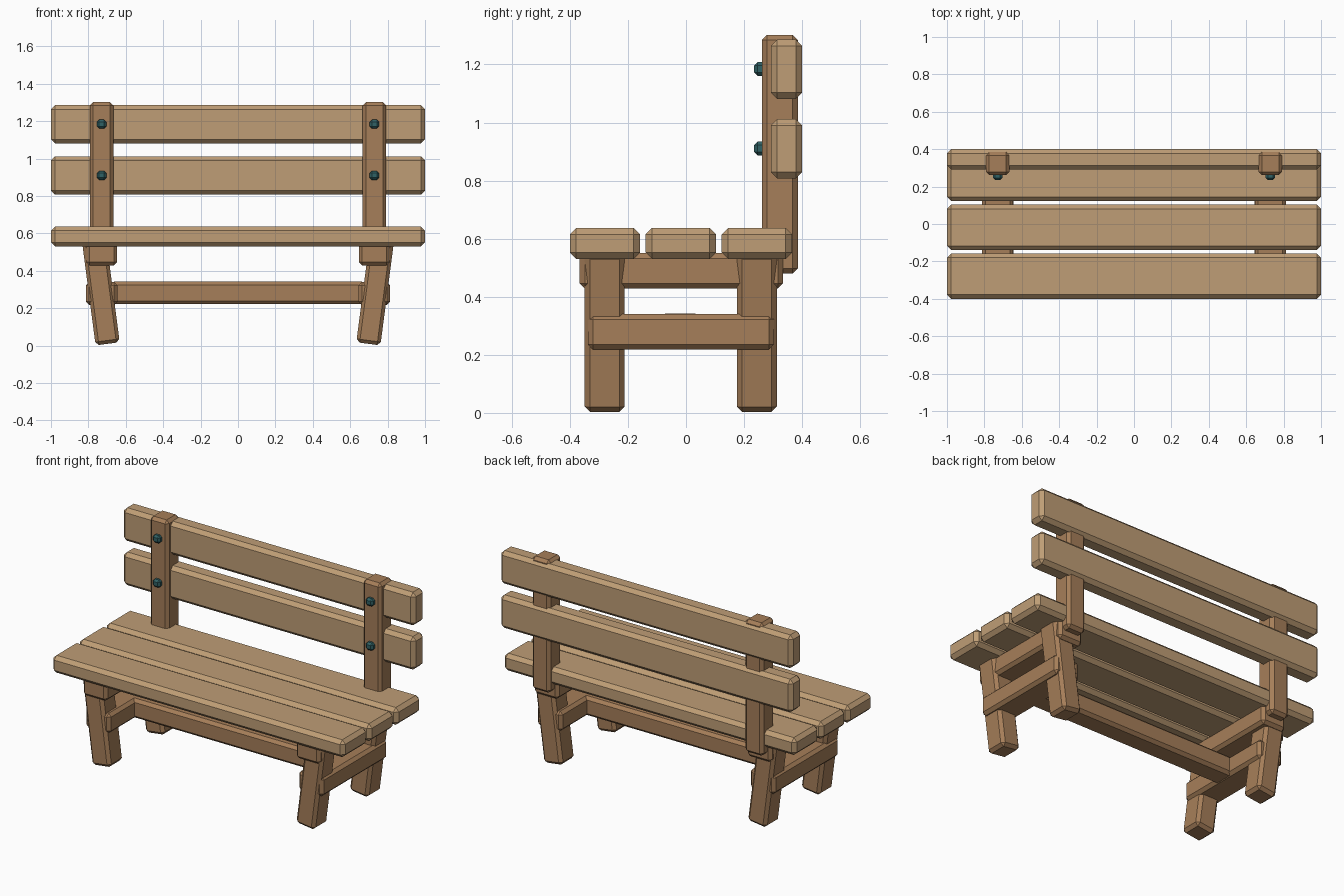
import bpy, math
from mathutils import Vector

if "Cube" in bpy.data.objects:
    bpy.data.objects.remove(bpy.data.objects["Cube"])


def material(name, rgb):
    m = bpy.data.materials.new(name)
    m.diffuse_color = (*rgb, 1)
    m.use_nodes = True
    m.node_tree.nodes["Principled BSDF"].inputs["Base Color"].default_value = m.diffuse_color
    return m


LIGHT = material("light_wood", (0.52, 0.34, 0.18))
DARK = material("dark_wood", (0.38, 0.21, 0.10))
METAL = material("bolt_metal", (0.03, 0.12, 0.13))


def block(name, lo, hi, mat, bevel=0.018, tilt=0.0):
    """Chamfered box between two corners, optionally tilted about y."""
    lo, hi = Vector(lo), Vector(hi)
    bpy.ops.mesh.primitive_cube_add(size=1, location=(lo + hi) / 2)
    ob = bpy.context.object
    ob.name = name
    ob.scale = hi - lo
    bpy.ops.object.transform_apply(location=False, rotation=False, scale=True)
    ob.rotation_euler.y = tilt
    mod = ob.modifiers.new("chamfer", 'BEVEL')
    mod.width = bevel
    mod.segments = 1
    ob.data.materials.append(mat)
    return ob


# Seat planks
for i, y in enumerate((-0.40, -0.139, 0.123)):
    block(f"seat_plank_{i + 1}", (-1, y, 0.53), (1, y + 0.242, 0.637), LIGHT, 0.022)

# Backrest planks
for i, z in enumerate((0.807, 1.081)):
    block(f"back_plank_{i + 1}", (-1, 0.292, z), (1, 0.40, z + 0.205), LIGHT, 0.022)

# Long rail joining both leg frames
block("long_rail", (-0.68, -0.09, 0.222), (0.68, 0.05, 0.342), DARK)

TILT = 0.13
for s, side in ((-1, "left"), (1, "right")):
    # Backrest post
    x = s * 0.729
    block(f"{side}_post", (x - 0.063, 0.261, 0.48), (x + 0.063, 0.385, 1.302), DARK)
    # Bolts
    for i, z in enumerate((0.91, 1.184)):
        block(f"{side}_bolt_{i + 1}", (x - 0.025, 0.235, z - 0.024),
              (x + 0.025, 0.285, z + 0.024), METAL, 0.012)
    # Seat bearer and side rail
    block(f"{side}_bearer", (x - 0.083, -0.366, 0.428), (x + 0.083, 0.334, 0.55), DARK)
    block(f"{side}_side_rail", (x - 0.085, -0.338, 0.218), (x + 0.085, 0.303, 0.34), DARK)
    # Legs leaning outwards at the top
    length = 0.55
    cx = s * (0.697 + math.sin(TILT) * length / 2)
    cz = 0.010 + math.cos(TILT) * length / 2
    for end, y in (("front", -0.349), ("back", 0.175)):
        block(f"{side}_{end}_leg", (cx - 0.065, y, cz - length / 2),
              (cx + 0.065, y + 0.138, cz + length / 2), DARK, 0.018, s * TILT)
